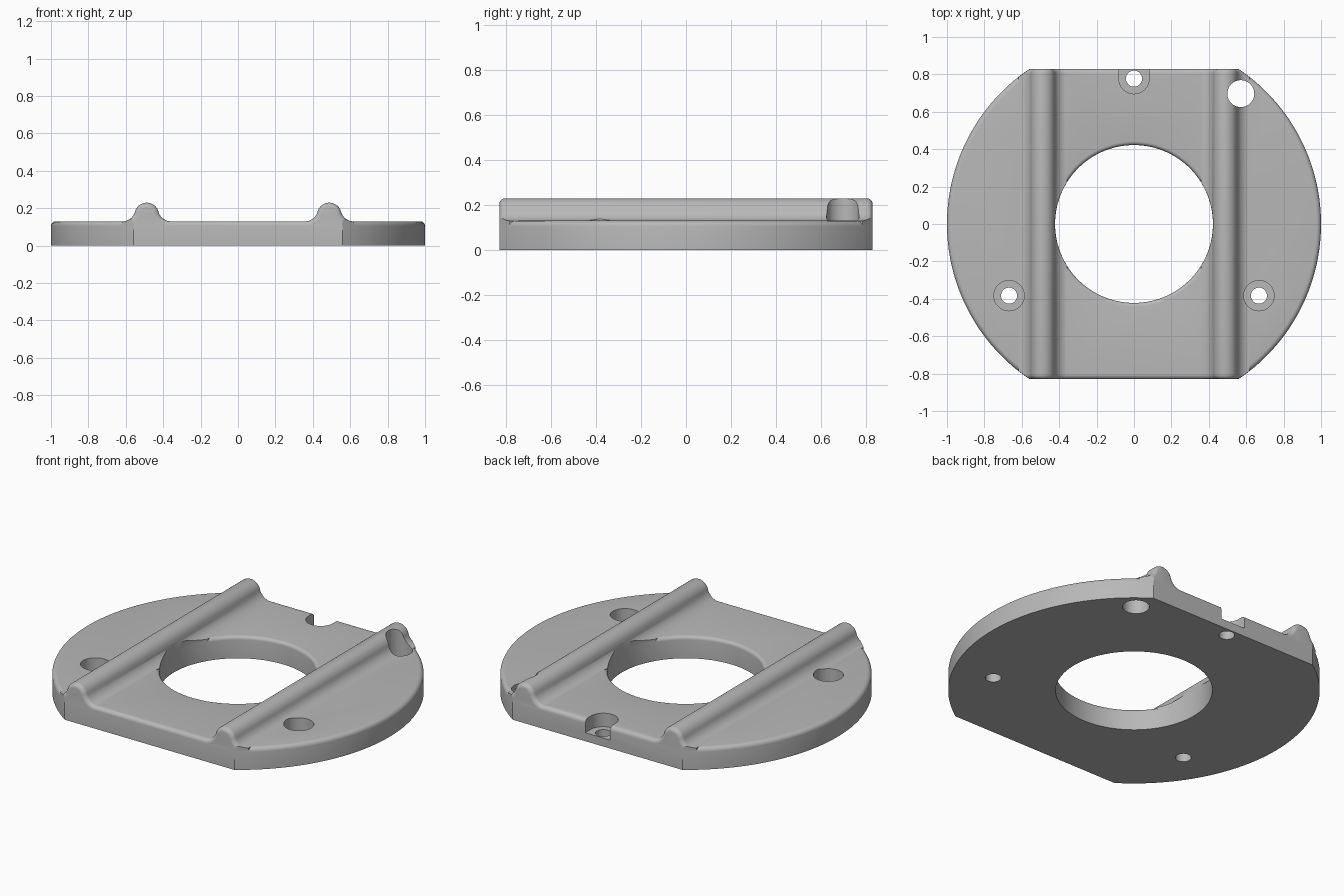
import bpy, bmesh
from math import sin, cos, pi, asin, atan2, sqrt

if "Cube" in bpy.data.objects:
    bpy.data.objects.remove(bpy.data.objects["Cube"], do_unlink=True)

grey = bpy.data.materials.new("plain grey")
grey.use_nodes = True
grey.diffuse_color = (0.48, 0.48, 0.48, 1)
grey.node_tree.nodes["Principled BSDF"].inputs["Base Color"].default_value = grey.diffuse_color

HALF_DEPTH, TOP, ROUND = 0.83, 0.13, 0.025


def loft(name, rings):
    """Closed solid through matching rings of points, capped at both ends."""
    bm = bmesh.new()
    loops = [[bm.verts.new(p) for p in ring] for ring in rings]
    n = len(loops[0])
    for a, b in zip(loops, loops[1:]):
        for i in range(n):
            j = (i + 1) % n
            bm.faces.new((a[i], a[j], b[j], b[i]))
    bm.faces.new(loops[0])
    bm.faces.new(loops[-1])
    bmesh.ops.recalc_face_normals(bm, faces=bm.faces)
    mesh = bpy.data.meshes.new(name)
    bm.to_mesh(mesh)
    bm.free()
    mesh.materials.append(grey)
    obj = bpy.data.objects.new(name, mesh)
    bpy.context.collection.objects.link(obj)
    return obj


def arc(cx, cy, r, start, end, steps):
    return [(cx + r * cos(start + (end - start) * k / steps),
             cy + r * sin(start + (end - start) * k / steps)) for k in range(steps + 1)]


def turned(name, x, y, profile, sides=48):
    """Upright turned solid from (radius, height) pairs."""
    return loft(name, [[(px, py, z) for px, py in arc(x, y, r, 0, 2 * pi, sides)[:-1]]
                       for r, z in profile])


def combine(target, other, operation):
    mod = target.modifiers.new("cut", "BOOLEAN")
    mod.operation, mod.solver, mod.object = operation, "EXACT", other
    bpy.context.view_layer.objects.active = target
    bpy.ops.object.modifier_apply(modifier=mod.name)
    bpy.data.objects.remove(other, do_unlink=True)


def round_over(radius, steps=5):
    """(inset, rise) pairs of a quarter round."""
    return [(radius * (1 - cos(a)), radius * sin(a))
            for a in (pi / 2 * k / steps for k in range(steps + 1))]


# Plate: disc with flat front and back and a rounded top edge
def outline(inset, z):
    r = 1 - inset
    a = asin((HALF_DEPTH - inset) / r)
    points = arc(0, 0, r, -a, a, 56) + arc(0, 0, r, pi - a, pi + a, 56)
    return [(x, y, z) for x, y in points]


plate = loft("base_plate", [outline(0, 0)] + [outline(i, TOP - ROUND + h)
                                              for i, h in round_over(ROUND)])

# Central opening with a softened rim
OPENING, RIM = 0.422, 0.02
rim = [(OPENING + i, TOP - RIM + h) for i, h in round_over(RIM)]
combine(plate, turned("opening", 0, 0, [(OPENING, -0.1)] + rim + [(rim[-1][0], 0.4)], 112),
        "DIFFERENCE")


# Ridges: rounded crest flowing into the plate, with rounded ends
def ridge_section(inset, x, y):
    crest, fillet, low, high = 0.065, 0.07, 0.1645, 0.1995
    w = sqrt((crest + fillet) ** 2 - (high - low) ** 2)
    phi = atan2(high - low, w)
    half = [(w, 0.02)]
    half += arc(w, high, fillet + inset, -pi / 2, phi - pi, 10)
    half += arc(0, low, crest - inset, phi, pi / 2, 10)
    points = half + [(-px, pz) for px, pz in reversed(half[:-1])]
    return [(x + px, y, pz) for px, pz in points]


END = HALF_DEPTH - 0.0005
for side in (-1, 1):
    x = side * 0.488
    back = [(i, END - ROUND + h) for i, h in round_over(ROUND)]
    # Insets grow towards the ends while the section shrinks
    stations = [(ROUND * (1 - cos(a)), END - ROUND * (1 - sin(a)))
                for a in (pi / 2 * k / 5 for k in range(6))]
    ends = [(ROUND - sqrt(max(0, ROUND ** 2 - (y - END + ROUND) ** 2)), y) for _, y in back]
    sections = [(i, -y) for i, y in reversed(ends)] + ends
    ridge = loft("ridge", [ridge_section(i, x, y) for i, y in sections])
    combine(ridge, turned("rim_trim", 0, 0, [(0.999, -0.5), (0.999, 0.5)], 192), "INTERSECT")
    combine(ridge, turned("opening", 0, 0, [(OPENING + 0.0005, -0.5), (OPENING + 0.0005, 0.5)], 112),
            "DIFFERENCE")
    combine(plate, ridge, "UNION")

# Screw holes: through hole with a wide recess, the back one open to the edge
FLOOR, BORE, RECESS = 0.05, 0.043, 0.081
for side in (-1, 1):
    combine(plate, turned("screw_hole", side * 0.668, -0.383,
                          [(BORE, -0.1), (BORE, FLOOR), (RECESS, FLOOR), (RECESS, 0.4)]),
            "DIFFERENCE")
slot = arc(0, 0.777, RECESS, pi, 2 * pi, 24) + [(RECESS, 0.95), (-RECESS, 0.95)]
combine(plate, loft("back_slot", [[(x, y, z) for x, y in slot] for z in (FLOOR, 0.4)]),
        "DIFFERENCE")
combine(plate, turned("back_hole", 0, 0.777, [(BORE, -0.1), (BORE, 0.1)]), "DIFFERENCE")

# Plain hole through the left ridge near the back
combine(plate, turned("side_hole", 0.571, 0.697, [(0.072, -0.1), (0.072, 0.4)]), "DIFFERENCE")

bpy.ops.object.select_all(action="DESELECT")
plate.select_set(True)
bpy.context.view_layer.objects.active = plate
bpy.ops.object.shade_smooth_by_angle(angle=0.6)
